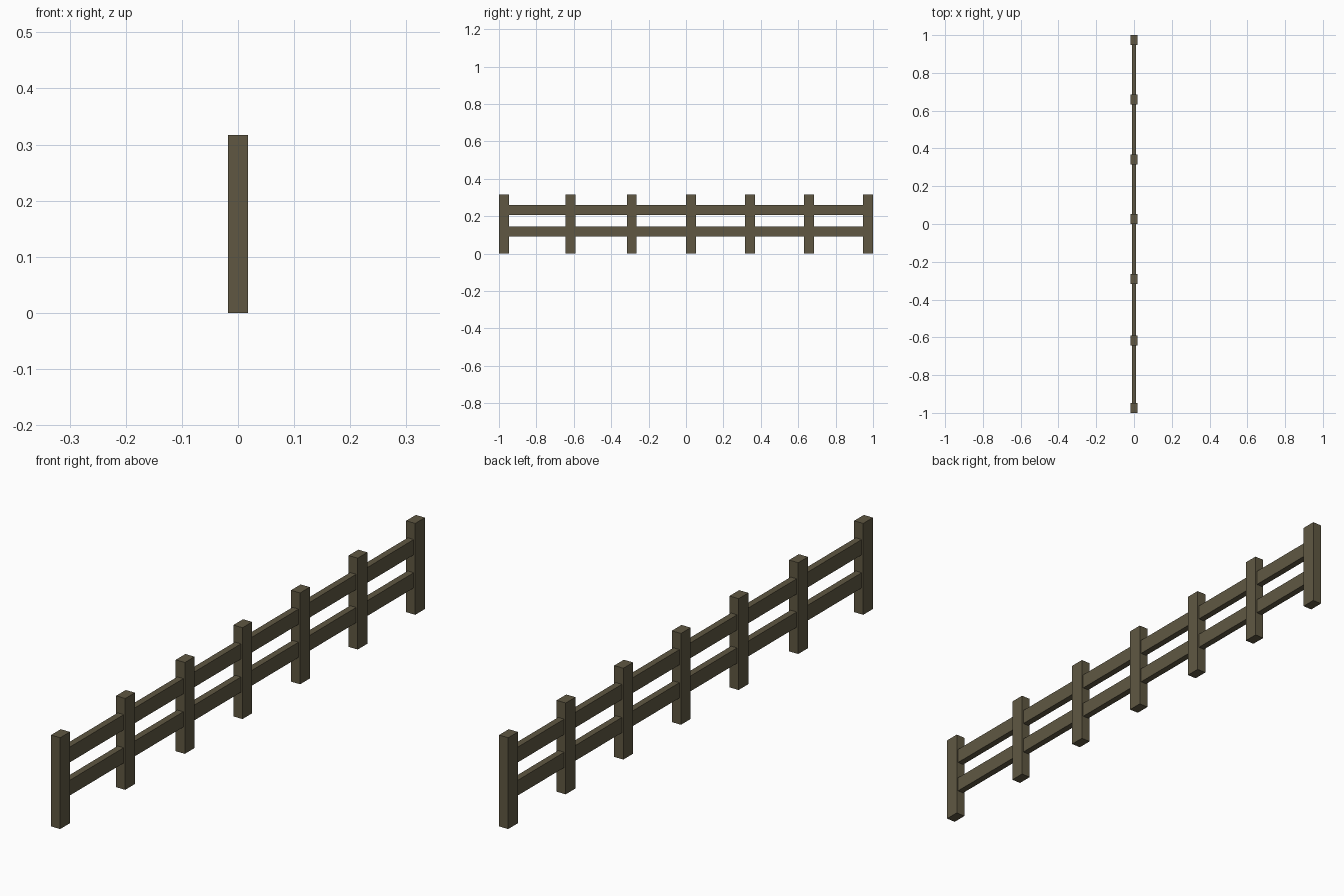
import bpy

if "Cube" in bpy.data.objects:
    bpy.data.objects.remove(bpy.data.objects["Cube"])

wood = bpy.data.materials.new("weathered_wood")
wood.diffuse_color = (0.115, 0.097, 0.055, 1)
wood.use_nodes = True
wood.node_tree.nodes["Principled BSDF"].inputs["Base Color"].default_value = wood.diffuse_color


def box(name, size, centre):
    bpy.ops.mesh.primitive_cube_add(size=1, location=centre)
    ob = bpy.context.object
    ob.name = name
    ob.scale = size
    bpy.ops.object.transform_apply(location=False, rotation=False, scale=True)
    ob.data.materials.append(wood)
    return ob


POST_W, POST_D, POST_H = 0.035, 0.053, 0.317
RAIL_W, RAIL_H = 0.023, 0.053

# Upright posts, the first two bays being slightly wider
for i, y in enumerate((-0.9735, -0.617, -0.29, 0.026, 0.342, 0.658, 0.9735)):
    box(f"post_{i + 1}", (POST_W, POST_D, POST_H), (0, y, POST_H / 2))

# Horizontal rails running through the posts, ending inside the end posts
for name, z in (("lower_rail", 0.118), ("upper_rail", 0.233)):
    box(name, (RAIL_W, 1.92, RAIL_H), (0, 0, z))
